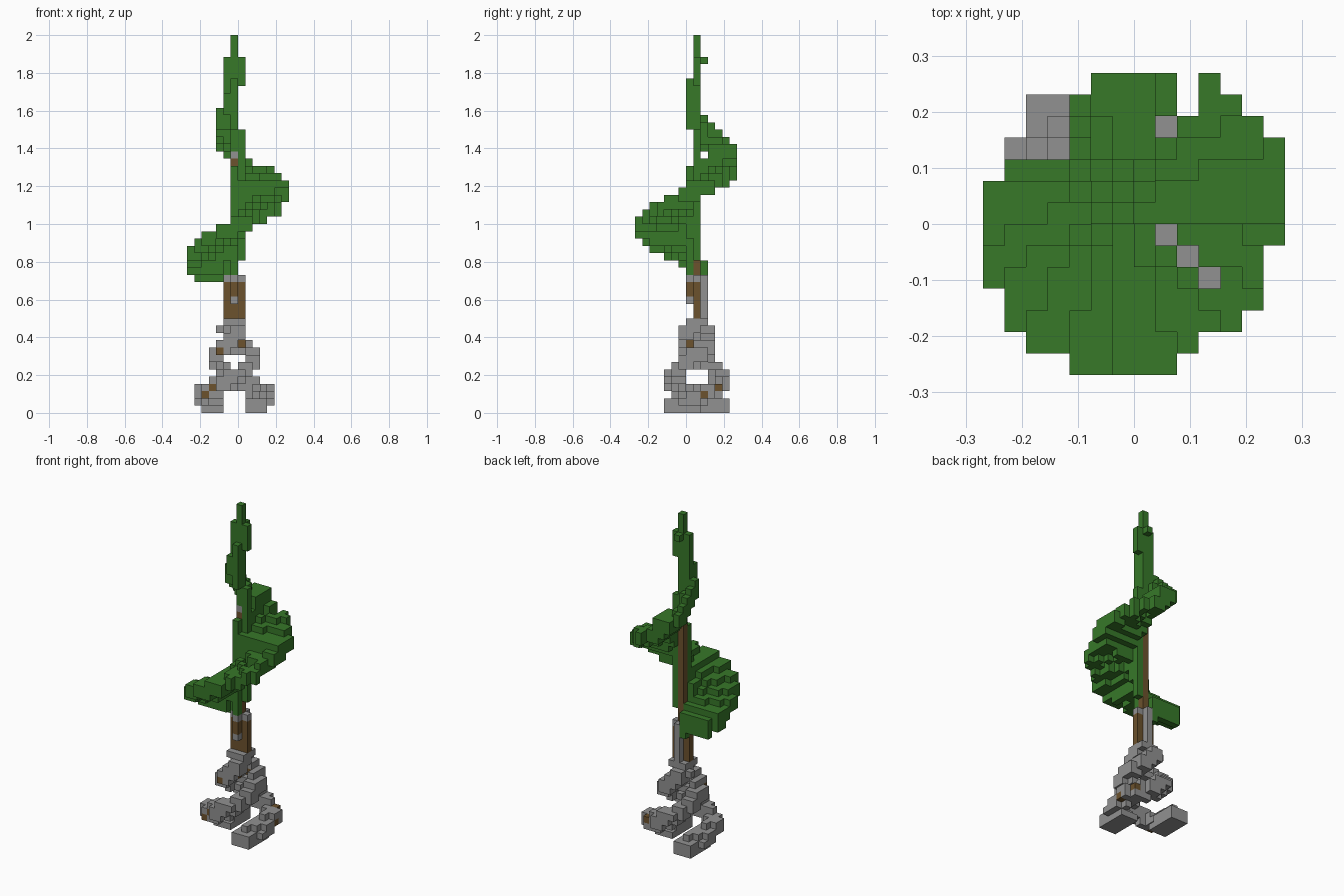
import bpy
import bmesh
import math
from mathutils import Vector

cube = bpy.data.objects.get("Cube")
if cube:
    bpy.data.objects.remove(cube, do_unlink=True)

U = 2 / 52                      # edge of one block
AXIS_X, AXIS_Y = -0.5, 1.5      # stem centre, in blocks
DIRECTIONS = [Vector(d) for d in
              ((1, 0, 0), (-1, 0, 0), (0, 1, 0), (0, -1, 0), (0, 0, 1), (0, 0, -1))]


def make_material(name, colour):
    mat = bpy.data.materials.new(name)
    mat.use_nodes = True
    mat.diffuse_color = (*colour, 1)
    mat.node_tree.nodes["Principled BSDF"].inputs["Base Color"].default_value = (*colour, 1)
    return mat


MATERIALS = [make_material("leaf green", (0.038, 0.188, 0.022)),
             make_material("stem brown", (0.150, 0.084, 0.026)),
             make_material("root grey", (0.285, 0.285, 0.285))]
GREEN, BROWN, GREY = range(3)


def interpolate(table, t):
    """Linear lookup in rows of (key, value, ...)."""
    for low, high in zip(table, table[1:]):
        if low[0] <= t <= high[0]:
            f = (t - low[0]) / (high[0] - low[0])
            return [a + f * (b - a) for a, b in zip(low[1:], high[1:])]
    return table[-1][1:]


def column(cells, x, y, bottom, top, colour):
    for z in range(bottom, top):
        cells[(x, y, z)] = colour


# Stem: a brown core with short buttresses and grey caps
stem = {}
column(stem, -1, 1, 8, 12, GREY)
column(stem, -1, 1, 12, 35, BROWN)
column(stem, -1, 1, 35, 36, GREY)
for x in (-2, 0):
    column(stem, x, 1, 13, 18, BROWN)
    column(stem, x, 1, 18, 19, GREY)
column(stem, -1, 2, 12, 19, GREY)
column(stem, -1, 0, 15, 16, GREY)
column(stem, -1, 0, 16, 18, BROWN)
column(stem, -1, 0, 18, 19, GREY)

# Roots: two opposite arms winding down from the stem: (angle, radius, height)
ROOT_PATH = [(-50, 4.1, 1.0), (0, 4.2, 2.3), (40, 4.4, 3.1), (90, 3.1, 4.9),
             (165, 2.4, 7.5), (270, 1.5, 10.6), (360, 0.6, 12.6)]
roots = {}
for turn in (0, 180):
    path = []
    for angle in range(-50, 361, 5):
        radius, height = interpolate(ROOT_PATH, angle)
        a = math.radians(angle + turn)
        path.append(Vector((AXIS_X + radius * math.cos(a),
                            AXIS_Y + radius * math.sin(a), height)))
    for x in range(-6, 5):
        for y in range(-3, 6):
            for z in range(15):
                centre = Vector((x + 0.5, y + 0.5, z + 0.5))
                trimmed = (z == 2 and y in (-3, 5)) or (z > 10 and x > 0)
                trimmed = trimmed or (x, y) in ((2, 5), (-4, -3))
                if (min((centre - p).length for p in path) < 1.3
                        and not trimmed and (x, y, z) not in stem):
                    roots[(x, y, z)] = GREY

# Broad feet under both root arms
for x in range(1, 4):
    for y in range(-3, 2):
        top = 2 if y < 1 else 1
        column(roots, x, y, 0, top, GREY)
        column(roots, -2 - x, 2 - y, 0, top, GREY)

# Bare brown specks on the front and right faces of the roots
for x, z in ((-5, 2), (-4, 3), (-3, 8), (0, 9)):
    hits = [c for c in roots if c[0] == x and c[2] == z]
    if hits:
        roots[min(hits, key=lambda c: c[1])] = BROWN
for y, z in ((2, 2), (4, 3), (0, 9)):
    hits = [c for c in roots if c[1] == y and c[2] == z]
    if hits:
        roots[max(hits)] = BROWN

# Foliage: a winding ramp: (angle, height) and, near the top, (angle, radius)
RAMP = [(130, 19), (165, 19.3), (180, 20.3), (270, 25.5), (360, 30.5), (450, 35.2),
        (490, 38), (540, 40.6), (630, 44), (720, 47), (750, 47)]
TAPER = [(450, 5.7), (461, 5.2), (476, 4.6), (500, 3.2), (540, 2.3), (585, 1.5),
         (630, 1.1), (820, 1.1)]
SLITS = {(1, -1), (2, -2), (3, -3), (1, 4), (2, 5), (2, 6)}


def in_outline(x, y, radius, angle):
    if angle > 450:
        return radius <= interpolate(TAPER, angle)[0]
    limit = 7.15
    if angle < 175:
        limit = 6.5 if y < 3 else 0
    elif 290 < angle < 345:
        limit = 6.45 if angle < 315 else 6.6
    elif angle > 360:
        limit = 7.4
    return math.hypot(x, y) < limit


foliage = {}
for i in range(-7, 7):
    for j in range(-7, 7):
        x, y = i + 0.5, j + 0.5
        radius = math.hypot(x - AXIS_X, y - AXIS_Y)
        if radius < 0.5 or (i, j) in SLITS:
            continue
        base = math.degrees(math.atan2(y - AXIS_Y, x - AXIS_X)) % 360
        for angle in (base, base + 360, base + 720):
            if 134 <= angle <= 750 and in_outline(x, y, radius, angle):
                height = interpolate(RAMP, angle)[0]
                half = 0.9 + 1.2 / radius
                for k in range(52):
                    above_cap = angle < 440 or k > 35 or radius > 2
                    if abs(k + 0.5 - height) <= half and above_cap:
                        foliage[(i, j, k)] = GREEN

# Straight ribs where the ramp crosses each of the four sides
for x in range(0, 7):
    column(foliage, x, 0, 29 if x > 5 else 28 if x > 3 else 27, 32, GREEN)
    column(foliage, x, 1, 29, 32, GREEN)
for y in range(-5, 0):
    column(foliage, -1, y, 23, 27, GREEN)
for x in range(-7, -2):
    for y in (0, 1):
        column(foliage, x, y, 19, 22, GREEN)
for y in range(3, 7):
    for x in (-1, 0):
        column(foliage, x, y, 34, 37, GREEN)

# Leafy walls hugging the stem, and the spire
column(foliage, -1, 0, 19, 34, GREEN)
column(foliage, -1, 0, 39, 46, GREEN)
column(foliage, 0, 1, 21, 39, GREEN)
column(foliage, 0, 0, 24, 32, GREEN)
column(foliage, -2, 1, 43, 49, GREEN)
column(foliage, -1, 2, 48, 49, GREEN)
column(foliage, -1, 1, 36, 52, GREEN)
foliage = {c: m for c, m in foliage.items() if c not in stem}

occupied = set(stem) | set(roots) | set(foliage)


def build_blocks(name, cells):
    """Join blocks into one mesh, keeping only the exposed faces."""
    bm = bmesh.new()
    corners = {}

    def corner(p):
        key = tuple(round(c) for c in p)
        if key not in corners:
            corners[key] = bm.verts.new(Vector(key) * U)
        return corners[key]

    for cell, colour in cells.items():
        origin = Vector(cell)
        for d in DIRECTIONS:
            if tuple(round(c) for c in origin + d) in occupied:
                continue
            side = Vector((abs(d.y) + abs(d.z), abs(d.x), 0))
            up = d.cross(side)
            middle = origin + Vector((0.5, 0.5, 0.5)) + d / 2
            face = bm.faces.new([corner(middle + (side * s + up * t) / 2)
                                 for s, t in ((-1, -1), (1, -1), (1, 1), (-1, 1))])
            face.material_index = colour
    mesh = bpy.data.meshes.new(name)
    bm.to_mesh(mesh)
    bm.free()
    for mat in MATERIALS:
        mesh.materials.append(mat)
    obj = bpy.data.objects.new(name, mesh)
    bpy.context.collection.objects.link(obj)


build_blocks("stem", stem)
build_blocks("roots", roots)
build_blocks("spiral_foliage", foliage)
